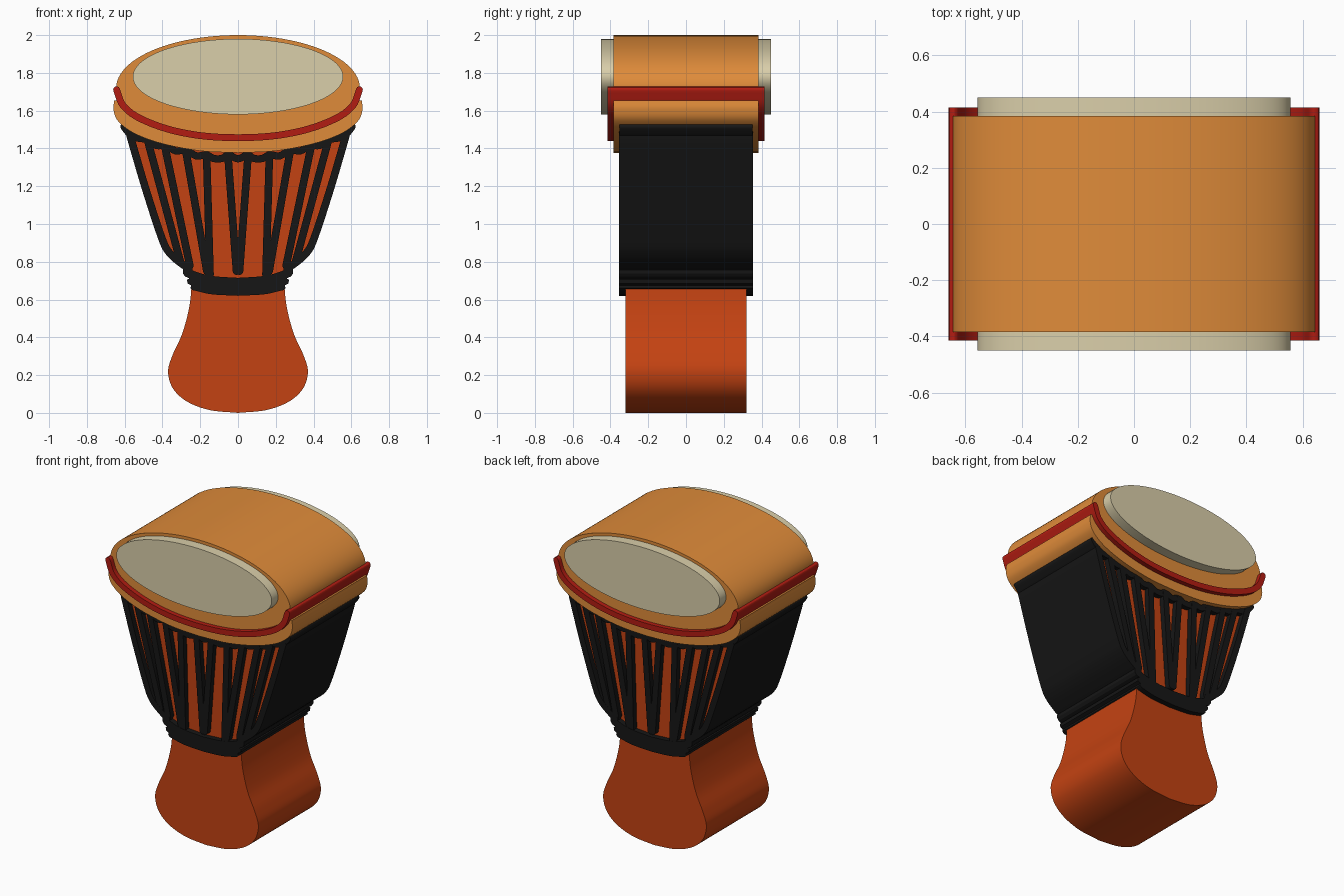
import bpy, bmesh, math
from mathutils import Vector

if "Cube" in bpy.data.objects:
    bpy.data.objects.remove(bpy.data.objects["Cube"])


def material(name, rgb):
    m = bpy.data.materials.new(name)
    m.diffuse_color = (*rgb, 1)
    m.use_nodes = True
    m.node_tree.nodes["Principled BSDF"].inputs["Base Color"].default_value = m.diffuse_color
    return m


WOOD = material("red_wood", (0.55, 0.055, 0.006))
ROPE = material("black_rope", (0.008, 0.008, 0.008))
RIM = material("orange_rim", (0.74, 0.26, 0.042))
RED = material("red_cord", (0.45, 0.012, 0.006))
SKIN = material("cream_skin", (0.70, 0.62, 0.40))


def spline(pts, n=6):
    """Smooth curve through the points."""
    p = [Vector(q) for q in pts]
    p = [2 * p[0] - p[1]] + p + [2 * p[-1] - p[-2]]
    out = []
    for a, b, c, d in zip(p, p[1:], p[2:], p[3:]):
        for i in range(n):
            t = i / n
            out.append(0.5 * (2 * b + (c - a) * t + (2 * a - 5 * b + 4 * c - d) * t * t
                              + (3 * b - a - 3 * c + d) * t ** 3))
    return out + [p[-2]]


def mirrored(right):
    """Close a right-hand half outline (top centre to bottom centre)."""
    left = [Vector((-q[0], q[1])) for q in reversed(right) if abs(q[0]) > 1e-5]
    return [Vector(q) for q in right] + left


def ribbon(path, half):
    """Outline of a strip that follows a path, with rounded ends."""
    path = [Vector(q) for q in path]
    a, b, caps = [], [], []
    for i, p in enumerate(path):
        t = (path[min(i + 1, len(path) - 1)] - path[max(i - 1, 0)]).normalized()
        n = Vector((-t.y, t.x)) * half
        a.append(p + n)
        b.append(p - n)
        caps.append((t * half, n))

    def cap(p, t, n):
        return [p + n * math.cos(k * math.pi / 6) + t * math.sin(k * math.pi / 6) for k in range(1, 6)]
    end = cap(path[-1], caps[-1][0], caps[-1][1])
    start = cap(path[0], -caps[0][0], -caps[0][1])
    return a + end + b[::-1] + start


def slab(name, outlines, depth, mat):
    """Extrude front-view outlines from -depth to +depth in y."""
    bm = bmesh.new()
    for o in outlines:
        front = [bm.verts.new((q[0], -depth, q[1])) for q in o]
        back = [bm.verts.new((q[0], depth, q[1])) for q in o]
        bm.faces.new(front)
        bm.faces.new(back[::-1])
        for i in range(len(o)):
            j = (i + 1) % len(o)
            bm.faces.new((front[j], front[i], back[i], back[j]))
    bmesh.ops.recalc_face_normals(bm, faces=bm.faces)
    me = bpy.data.meshes.new(name)
    bm.to_mesh(me)
    bm.free()
    me.materials.append(mat)
    ob = bpy.data.objects.new(name, me)
    bpy.context.collection.objects.link(ob)
    bpy.ops.object.select_all(action='DESELECT')
    ob.select_set(True)
    bpy.context.view_layer.objects.active = ob
    bpy.ops.object.shade_smooth_by_angle(angle=math.radians(30))
    return ob


def flip(path):
    return [(-x, z) for x, z in path]


# Wooden bowl and foot in one outline
bowl = [(0, 1.5), (0.56, 1.5), (0.55, 1.42), (0.41, 0.95), (0.36, 0.86), (0.27, 0.78)]
foot = spline([(0.245, 0.68), (0.258, 0.56), (0.295, 0.42), (0.345, 0.31), (0.37, 0.22),
               (0.345, 0.13), (0.27, 0.06), (0.15, 0.015), (0, 0.0)])
slab("wooden_body", [mirrored(bowl + foot)], 0.32, WOOD)

# Collar of stacked rings round the waist
collar_top = spline([(0, 0.715), (0.14, 0.725), (0.23, 0.75), (0.275, 0.775)], 4)
rings = [(0.292, 0.757), (0.291, 0.738), (0.28, 0.722), (0.257, 0.712), (0.27, 0.705),
         (0.267, 0.685), (0.248, 0.675), (0.252, 0.66)]
collar_low = spline([(0.24, 0.65), (0.14, 0.628), (0, 0.62)], 5)
slab("rope_collar", [mirrored(collar_top + rings + collar_low)], 0.355, ROPE)

# Rope lacing in V pairs
arms = [((0.053, 1.36), (0.008, 0.75)), ((0.166, 1.36), (0.148, 0.73)),
        ((0.275, 1.38), (0.165, 0.75)), ((0.385, 1.40), (0.255, 0.78)),
        ((0.475, 1.43), (0.305, 0.80))]
strips = []
for arm in arms:
    strips += [ribbon(arm, 0.02), ribbon(flip(arm), 0.02)]
slab("rope_lacing", strips, 0.354, ROPE)

# Outer ropes down both flanks
edge = spline([(0.572, 1.47), (0.49, 1.19), (0.405, 0.93), (0.365, 0.85), (0.305, 0.795), (0.26, 0.765)])
slab("flank_ropes", [ribbon(edge, 0.02), ribbon(flip(edge), 0.02)], 0.355, ROPE)

# Scalloped rope loop under the rim
loop = [(0, 1.345), (0.05, 1.365), (0.085, 1.347), (0.13, 1.347), (0.17, 1.367), (0.22, 1.36),
        (0.275, 1.392), (0.33, 1.387), (0.385, 1.418), (0.43, 1.415), (0.475, 1.447),
        (0.53, 1.455), (0.575, 1.48), (0.604, 1.515)]
slab("rope_loops", [ribbon(spline(flip(loop[:0:-1]) + loop, 4), 0.019)], 0.353, ROPE)

# Orange rim with a lower lip
upper = [(0.645 * math.sin(a), 1.72 + 0.28 * math.cos(a))
         for a in (math.pi / 2 * i / 24 for i in range(25))]
lip = spline([(0.655, 1.655), (0.659, 1.605), (0.635, 1.545), (0.55, 1.48), (0.40, 1.425),
              (0.2, 1.387), (0, 1.377)])
slab("orange_rim", [mirrored(upper + [(0.63, 1.68), (0.63, 1.655)] + lip)], 0.385, RIM)

# Red cord round the rim
cord = [(0, 1.457), (0.2, 1.468), (0.38, 1.505), (0.53, 1.565), (0.61, 1.63), (0.643, 1.711)]
slab("red_cord", [ribbon(spline(flip(cord[:0:-1]) + cord), 0.018)], 0.415, RED)

# Drum skin
slab("drum_skin", [[(0.557 * math.cos(a), 1.78 + 0.2 * math.sin(a))
                    for a in (2 * math.pi * i / 96 for i in range(96))]], 0.45, SKIN)
